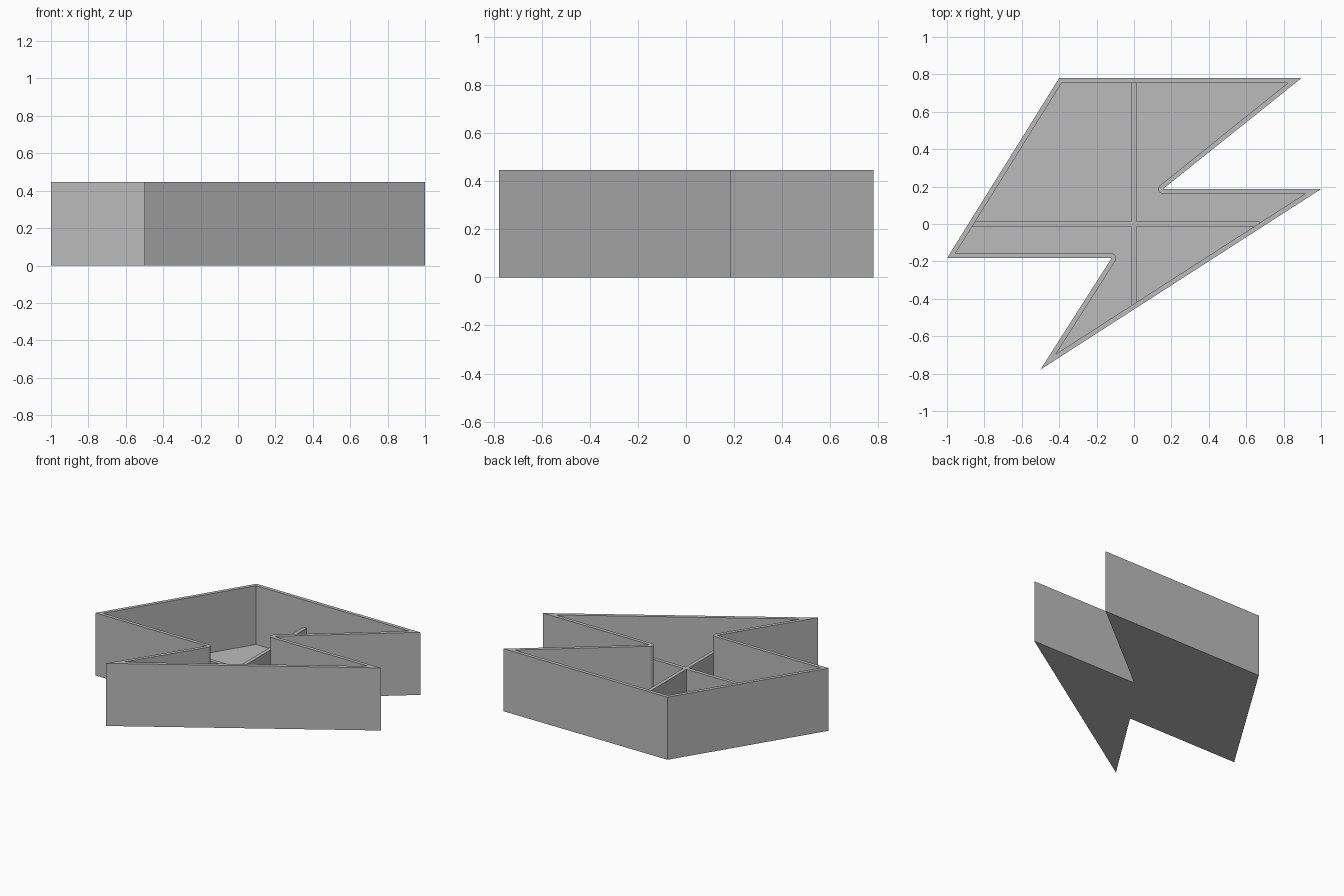
import bpy, bmesh, math
from mathutils import Vector

HEIGHT, FLOOR, WALL, DIVIDER = 0.447, 0.027, 0.025, 0.25

cube = bpy.data.objects.get("Cube")
if cube:
    bpy.data.objects.remove(cube, do_unlink=True)

grey = bpy.data.materials.new("plain grey")
grey.use_nodes = True
colour = (0.5, 0.5, 0.5, 1)
grey.diffuse_color = colour
grey.node_tree.nodes["Principled BSDF"].inputs["Base Color"].default_value = colour


def finish(bm, name):
    bmesh.ops.recalc_face_normals(bm, faces=bm.faces)
    mesh = bpy.data.meshes.new(name)
    bm.to_mesh(mesh)
    bm.free()
    mesh.materials.append(grey)
    obj = bpy.data.objects.new(name, mesh)
    bpy.context.collection.objects.link(obj)
    return obj


def ring(bm, points, z):
    return [bm.verts.new((p[0], p[1], z)) for p in points]


def skin(bm, low, high):
    for i in range(len(low)):
        j = (i + 1) % len(low)
        bm.faces.new((low[i], low[j], high[j], high[i]))


def inset(points, distance, steps=8):
    """Offset a counter-clockwise outline inward, rounding the notches.
    Returns one list of points per corner."""
    corners = []
    for i, p in enumerate(points):
        d1 = (p - points[i - 1]).normalized()
        d2 = (points[(i + 1) % len(points)] - p).normalized()
        n1, n2 = Vector((-d1.y, d1.x)), Vector((-d2.y, d2.x))
        turn = math.atan2(d1.x * d2.y - d1.y * d2.x, d1.dot(d2))
        if turn > 0:
            corners.append([p + (n1 + n2) * distance / (1 + n1.dot(n2))])
        else:
            start = math.atan2(n1.y, n1.x)
            angles = [start + turn * k / steps for k in range(steps + 1)]
            corners.append([p + distance * Vector((math.cos(a), math.sin(a)))
                            for a in angles])
    return corners


# Lightning-bolt tray: outer shell, flat rim, inner wall and floor
bolt = [Vector(p) for p in ((-0.4, 0.78), (-1, -0.183), (-0.12, -0.183),
                            (-0.5, -0.778), (1, 0.187), (0.155, 0.187),
                            (0.895, 0.78))]
bm = bmesh.new()
base, top = ring(bm, bolt, 0), ring(bm, bolt, HEIGHT)
skin(bm, base, top)
bm.faces.new(base)

corners = inset(bolt, WALL)
rims = [ring(bm, c, HEIGHT) for c in corners]
for i, rim in enumerate(rims):
    j = (i + 1) % len(rims)
    bm.faces.new((top[i], top[j], rims[j][0], rim[-1]))
    for a, b in zip(rim, rim[1:]):
        bm.faces.new((top[i], b, a))
floor = ring(bm, [p for c in corners for p in c], FLOOR)
skin(bm, floor, [v for r in rims for v in r])
bm.faces.new(floor)
finish(bm, "bolt_tray")

# Low crossed dividers, ending inside the walls
h = 0.013
left, right, front, back = -0.873, 0.672, -0.433, 0.765
cross = [(right, -h), (right, h), (h, h), (h, back), (-h, back), (-h, h),
         (left, h), (left, -h), (-h, -h), (-h, front), (h, front), (h, -h)]
bm = bmesh.new()
low, high = ring(bm, cross, FLOOR / 2), ring(bm, cross, DIVIDER)
skin(bm, low, high)
bm.faces.new(low)
bm.faces.new(high)
finish(bm, "cross_divider")
